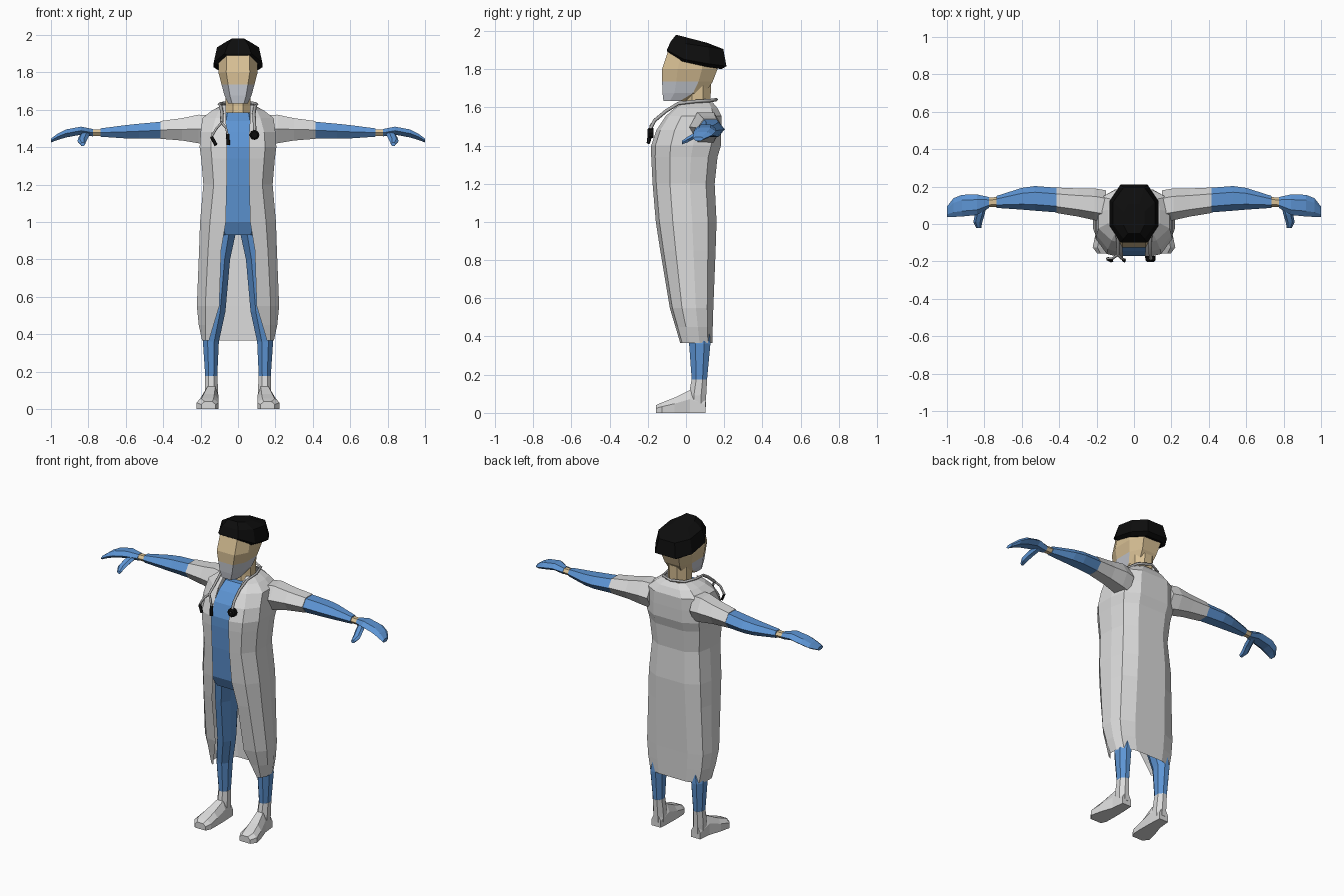
import bpy, bmesh, math
from mathutils import Vector

if "Cube" in bpy.data.objects:
    bpy.data.objects.remove(bpy.data.objects["Cube"])


def material(name, rgb):
    m = bpy.data.materials.new(name)
    m.diffuse_color = (*rgb, 1)
    m.use_nodes = True
    m.node_tree.nodes["Principled BSDF"].inputs["Base Color"].default_value = m.diffuse_color
    return m


WHITE = material("coat_white", (0.70, 0.70, 0.70))
BLUE = material("scrub_blue", (0.11, 0.30, 0.66))
SKIN = material("skin", (0.69, 0.53, 0.30))
MASK = material("mask_grey", (0.56, 0.58, 0.63))
BLACK = material("black", (0.004, 0.004, 0.004))
TUBE = material("tube_grey", (0.42, 0.42, 0.42))


def loft(name, rings, mats, closed=True, caps=True, mirror=False, rule=None):
    """Skin a list of point rings; rule picks a material from the face centre."""
    bm = bmesh.new()
    rows = [[bm.verts.new(p) for p in ring] for ring in rings]
    n = len(rows[0])
    for a, b in zip(rows, rows[1:]):
        for i in range(n if closed else n - 1):
            j = (i + 1) % n
            bm.faces.new((a[i], a[j], b[j], b[i]))
    if caps:
        bm.faces.new(rows[0])
        bm.faces.new(rows[-1])
    bmesh.ops.recalc_face_normals(bm, faces=bm.faces)
    if rule:
        for f in bm.faces:
            f.material_index = rule(f.calc_center_median())
    me = bpy.data.meshes.new(name)
    bm.to_mesh(me)
    bm.free()
    for m in mats:
        me.materials.append(m)
    ob = bpy.data.objects.new(name, me)
    bpy.context.collection.objects.link(ob)
    if mirror:
        mod = ob.modifiers.new("mirror", 'MIRROR')
        mod.use_clip = True
    return ob


def octagon(z, hw, yf, yb, k=0.5, zb=None, p=1.0):
    """Eight-sided section; z slides to zb towards the back."""
    zb = z if zb is None else zb
    d = yb - yf
    pts = []
    for sx, t in ((-k, 0), (k, 0), (1, .28), (1, .72), (k, 1), (-k, 1), (-1, .72), (-1, .28)):
        pts.append((sx * hw, yf + t * d, z + (zb - z) * t ** p))
    return pts


def oval_x(x, yc, zc, ry, rz, n=6):
    return [(x, yc + ry * math.cos(2 * math.pi * i / n), zc + rz * math.sin(2 * math.pi * i / n) / 0.93)
            for i in range(n)]


def oval_z(z, xc, yc, rx, ry, n=8):
    return [(xc + rx * math.cos(2 * math.pi * (i + .5) / n) / .93,
             yc + ry * math.sin(2 * math.pi * (i + .5) / n) / .93, z) for i in range(n)]


# Open long coat: half section, mirrored
def coat_ring(z, xe, xc, yf, hw, yb):
    d = yb - yf
    return [(xe, yf, z), (xc, yf + .06 * d, z), (hw, yf + .28 * d, z), (hw, yf + .6 * d, z),
            (hw * .9, yf + .86 * d, z), (hw * .5, yb, z), (0, yb, z)]


coat = [(1.625, .065, .08, -.01, .085, .14), (1.595, .065, .10, -.06, .14, .165),
        (1.555, .065, .12, -.105, .19, .185), (1.48, .06, .14, -.155, .20, .185),
        (1.40, .06, .145, -.182, .205, .183), (1.34, .06, .14, -.182, .197, .165),
        (1.20, .06, .13, -.175, .185, .150), (1.00, .065, .15, -.158, .203, .160),
        (0.85, .09, .16, -.135, .208, .155), (0.55, .10, .175, -.085, .220, .143),
        (0.45, .13, .175, -.055, .210, .140), (0.365, .155, .175, -.03, .192, .138)]
loft("coat", [coat_ring(*r) for r in coat], [WHITE], closed=False, caps=False, mirror=True)

# Shirt under the coat
shirt = [(1.585, .075, -.045, .10), (1.54, .085, -.10, .12), (1.48, .09, -.145, .12),
         (1.40, .10, -.172, .12), (1.34, .10, -.172, .12), (1.20, .10, -.165, .12),
         (1.00, .12, -.148, .12), (0.93, .09, -.115, .11)]
loft("shirt", [octagon(*r, k=.75) for r in shirt], [BLUE])

# Trousers
legs = [(.97, .07, 0, .065, .10), (.80, .092, .02, .050, .09), (.52, .115, .05, .048, .066),
        (.36, .145, .072, .043, .056), (.17, .143, .07, .032, .040)]
loft("trouser_leg", [oval_z(*r) for r in legs], [BLUE], mirror=True)

# Shoes
ankle = [(.175, .143, .07, .033, .041), (.09, .142, .06, .036, .046), (.03, .14, .06, .034, .044)]
loft("shoe_ankle", [oval_z(*r) for r in ankle], [WHITE], mirror=True)


def shoe_ring(y, xc, hw, h):
    return [(xc - hw, y, 0), (xc - hw, y, .6 * h), (xc - .55 * hw, y, h),
            (xc + .55 * hw, y, h), (xc + hw, y, .6 * h), (xc + hw, y, 0)]


foot = [(.102, .14, .032, .07), (.02, .142, .038, .12), (-.06, .155, .052, .08),
        (-.125, .163, .058, .055), (-.158, .158, .038, .04)]
loft("shoe_foot", [shoe_ring(*r) for r in foot], [WHITE], mirror=True)

# Arms: white sleeve, blue undersleeve, bare wrist, glove
sleeve = [(.15, .095, 1.49, .085, .085), (.21, .105, 1.497, .085, .082),
          (.30, .115, 1.495, .075, .064), (.415, .127, 1.492, .068, .051)]
loft("coat_sleeve", [oval_x(*r) for r in sleeve], [WHITE], mirror=True)
under = [(.40, .127, 1.491, .066, .049), (.53, .137, 1.485, .066, .043),
         (.60, .135, 1.482, .058, .038), (.735, .118, 1.478, .032, .024)]
loft("undersleeve", [oval_x(*r) for r in under], [BLUE], mirror=True)
wrist = [(.73, .118, 1.477, .026, .019), (.785, .115, 1.477, .026, .019)]
loft("wrist", [oval_x(*r) for r in wrist], [SKIN], mirror=True)
glove = [(.775, .115, 1.477, .029, .021), (.84, .103, 1.488, .055, .023),
         (.92, .098, 1.473, .058, .023), (.965, .088, 1.455, .050, .018),
         (1.0, .065, 1.435, .028, .011)]
loft("glove_hand", [oval_x(*r) for r in glove], [BLUE], mirror=True)
thumb = [(.11, .81, 1.478, .024, .016), (.05, .825, 1.455, .026, .018),
         (.01, .835, 1.432, .024, .017), (-.022, .83, 1.415, .013, .011)]
loft("glove_thumb", [[(x + rx * math.cos(a * math.pi / 3), y, z + rz * math.sin(a * math.pi / 3))
                      for a in range(6)] for y, x, z, rx, rz in thumb], [BLUE], mirror=True)

# Neck and head, with the face mask on the lower front
neck = [(1.56, 0, .06, .07, .075), (1.62, 0, .06, .066, .068), (1.72, 0, .06, .068, .072)]
loft("neck", [oval_z(*r) for r in neck], [SKIN])
head = [(1.632, .052, -.118, .00), (1.675, .072, -.123, .10), (1.735, .088, -.125, .14),
        (1.80, .105, -.125, .165), (1.90, .102, -.092, .17)]
loft("head", [octagon(*r, k=.6) for r in head], [SKIN, MASK],
     rule=lambda c: 1 if c.z < 1.735 and c.y < 0.02 else 0)

# Surgical cap, tilted down to the back
cap = [octagon(1.893, .108, -.100, .185, .55, 1.80, .45),
       octagon(1.900, .130, -.100, .212, .55, 1.815, .45),
       octagon(1.945, .112, -.080, .195, .5, 1.905),
       octagon(1.980, .055, -.052, .110, .6, 1.938)]
loft("cap", cap, [BLACK])


# Stethoscope
def tube(name, pts, r, mat):
    cu = bpy.data.curves.new(name, 'CURVE')
    cu.dimensions = '3D'
    cu.bevel_depth = r
    cu.bevel_resolution = 0
    cu.use_fill_caps = True
    sp = cu.splines.new('POLY')
    sp.points.add(len(pts) - 1)
    for q, p in zip(sp.points, pts):
        q.co = (*p, 1)
    cu.materials.append(mat)
    ob = bpy.data.objects.new(name, cu)
    bpy.context.collection.objects.link(ob)


side = [(.088, -.165, 1.53), (.085, -.105, 1.58), (.092, -.04, 1.62), (.10, .04, 1.63), (.075, .125, 1.635)]
tube("neck_tube", [(.09, -.195, 1.47)] + side + [(0, .16, 1.64)] +
     [(-x, y, z) for x, y, z in reversed(side)], .009, TUBE)
fork = (-.088, -.165, 1.53)
tube("ear_tube_outer", [fork, (-.115, -.185, 1.50), (-.142, -.185, 1.455)], .007, TUBE)
tube("ear_tube_inner", [fork, (-.065, -.185, 1.505), (-.055, -.19, 1.465)], .007, TUBE)
tube("ear_tip_outer", [(-.142, -.185, 1.455), (-.118, -.197, 1.412)], .010, BLACK)
tube("ear_tip_inner", [(-.055, -.19, 1.47), (-.052, -.197, 1.412)], .010, BLACK)
disc = [[(.088 + r * math.cos(a * math.pi / 4), y, 1.465 + r * math.sin(a * math.pi / 4)) for a in range(8)]
        for y, r in ((-.17, .027), (-.195, .027), (-.202, .018))]
loft("chest_piece", disc, [BLACK])
